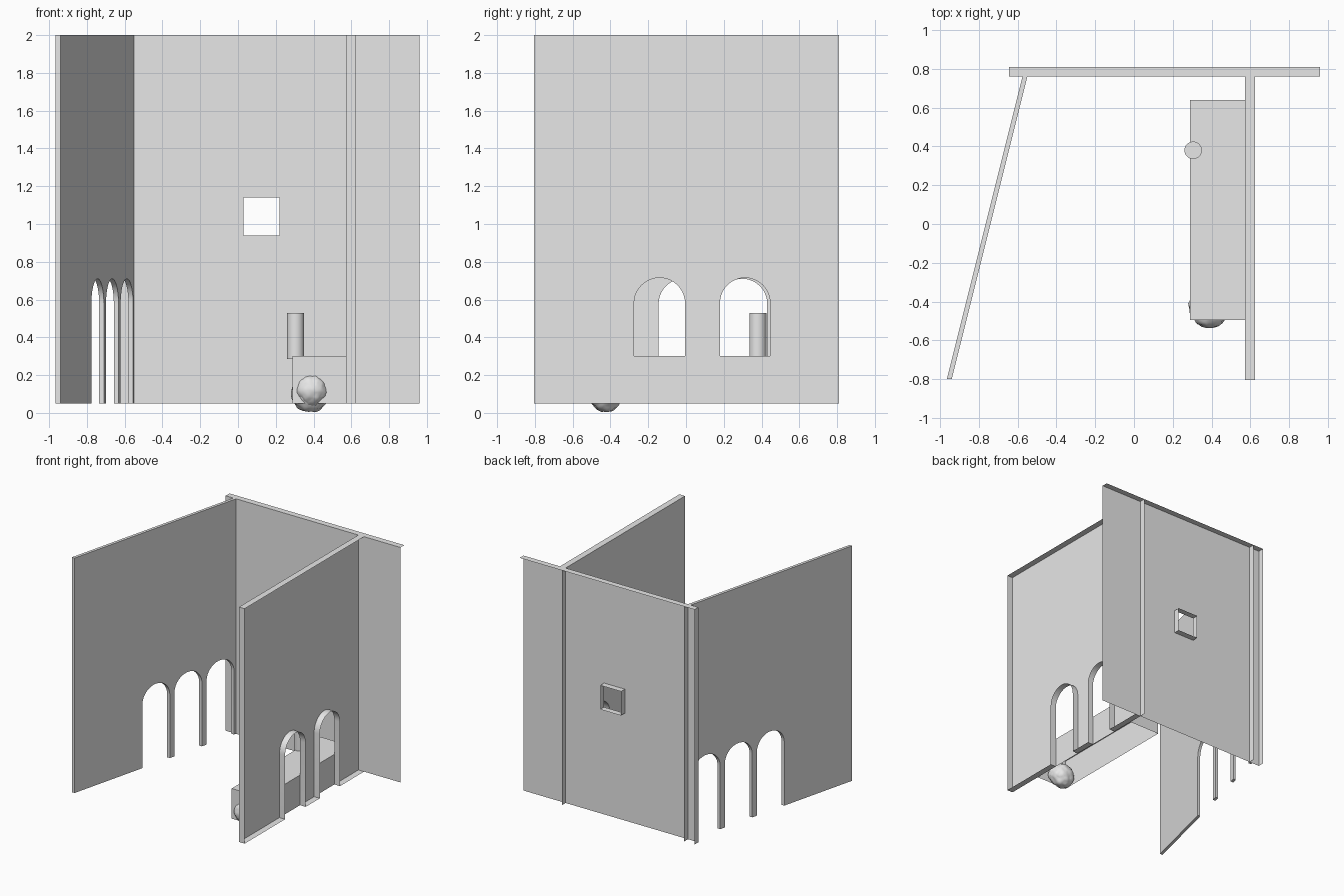
import bpy, bmesh, math, random
from mathutils import Vector, noise

if "Cube" in bpy.data.objects:
    bpy.data.objects.remove(bpy.data.objects["Cube"])

BASE, TOP = 0.05, 2.0
stone = bpy.data.materials.new("grey_stone")
stone.diffuse_color = (0.8, 0.8, 0.8, 1)
stone.use_nodes = True
stone.node_tree.nodes["Principled BSDF"].inputs["Base Color"].default_value = stone.diffuse_color


def finish(name, bm, angle=35):
    bmesh.ops.remove_doubles(bm, verts=bm.verts, dist=1e-5)
    bmesh.ops.recalc_face_normals(bm, faces=bm.faces)
    me = bpy.data.meshes.new(name)
    bm.to_mesh(me)
    bm.free()
    me.materials.append(stone)
    ob = bpy.data.objects.new(name, me)
    bpy.context.collection.objects.link(ob)
    bpy.ops.object.select_all(action='DESELECT')
    ob.select_set(True)
    bpy.context.view_layer.objects.active = ob
    bpy.ops.object.shade_smooth_by_angle(angle=math.radians(angle))
    return ob


def face(bm, pts):
    return bm.faces.new([bm.verts.new(p) for p in pts])


def arch_points(y0, y1, top, steps=20):
    """Round arch standing on the wall base, from y0 to y1."""
    r, c = (y1 - y0) / 2, (y0 + y1) / 2
    arc = [(c - r * math.cos(math.pi * i / steps),
            top - r + r * math.sin(math.pi * i / steps)) for i in range(steps + 1)]
    return [(y0, BASE)] + arc + [(y1, BASE)]


def arched_wall(name, y0, y1, arches, top, x_at, thick, solid):
    """Wall sheet with arch openings and a rim of the given thickness."""
    outline = [(y0, BASE)]
    for a, b in arches:
        outline += arch_points(a, b, top)
    outline += [(y1, BASE), (y1, TOP), (y0, TOP)]
    inner = [Vector((x_at(y), y, z)) for y, z in outline]
    outer = [p + Vector((thick, 0, 0)) for p in inner]
    bm = bmesh.new()
    face(bm, inner)
    if solid:
        face(bm, outer)
    for i in range(len(inner)):
        j = (i + 1) % len(inner)
        on_base = inner[i].z == BASE and inner[j].z == BASE
        if solid or not on_base:
            face(bm, (inner[i], inner[j], outer[j], outer[i]))
    return finish(name, bm)


# Side walls: slanted arcade on the left, open-backed wall on the right
arched_wall("left_wall", -0.8, 0.76, [(-0.145 + 0.31 * i, 0.12 + 0.31 * i) for i in range(3)],
            0.71, lambda y: -0.55 - 0.25 * (0.76 - y), -0.025, True)
arched_wall("right_wall", -0.805, 0.76, [(-0.275, -0.005), (0.18, 0.445)],
            0.715, lambda y: 0.573, 0.052, False)

# Back wall: sheet around a square window, with top, window and joint rims behind
bm = bmesh.new()
F, B = 0.76, 0.81
xs, zs = [-0.645, 0.03, 0.22, 0.96], [BASE, 0.94, 1.14, TOP]
for i in range(3):
    for j in range(3):
        if (i, j) != (1, 1):
            a, b, c, d = xs[i], xs[i + 1], zs[j], zs[j + 1]
            face(bm, [(a, F, c), (b, F, c), (b, F, d), (a, F, d)])
for z, a, b in ((TOP, xs[0], xs[3]), (zs[1], xs[1], xs[2]), (zs[2], xs[1], xs[2])):
    face(bm, [(a, F, z), (b, F, z), (b, B, z), (a, B, z)])
for x, c, d in ((xs[1], zs[1], zs[2]), (xs[2], zs[1], zs[2]), (xs[0], BASE, TOP),
                (-0.55, BASE, TOP), (0.573, BASE, TOP)):
    face(bm, [(x, F, c), (x, F, d), (x, B, d), (x, B, c)])
finish("back_wall", bm)

# Platform along the right wall, open underneath
bm = bmesh.new()
bmesh.ops.create_cube(bm, size=1)
for v in bm.verts:
    v.co = (0.431 + v.co.x * 0.284, 0.072 + v.co.y * 1.135, 0.175 + v.co.z * 0.25)
low = [f for f in bm.faces if f.calc_center_median().z < 0.06]
bmesh.ops.delete(bm, geom=low, context='FACES_ONLY')
finish("platform", bm)

# Short post on the platform edge
bm = bmesh.new()
bmesh.ops.create_cone(bm, cap_ends=True, segments=32, radius1=0.045, radius2=0.045, depth=0.245)
bmesh.ops.translate(bm, verts=bm.verts, vec=(0.305, 0.38, 0.4075))
finish("post", bm)

# Lumpy boulders at the front end of the platform
for name, centre, size, seed in (("front_boulder", (0.39, -0.45, 0.12), (0.088, 0.088, 0.088), 3),
                                 ("rear_boulder", (0.382, -0.425, 0.1), (0.098, 0.085, 0.098), 8)):
    bm = bmesh.new()
    bmesh.ops.create_icosphere(bm, subdivisions=4, radius=1)
    for v in bm.verts:
        n = v.co.normalized()
        k = 1 + 0.09 * noise.noise(n * 2.5 + Vector((seed, 0, 0))) + 0.04 * noise.noise(n * 6)
        v.co = [centre[i] + n[i] * size[i] * k for i in range(3)]
    finish(name, bm, 60)
